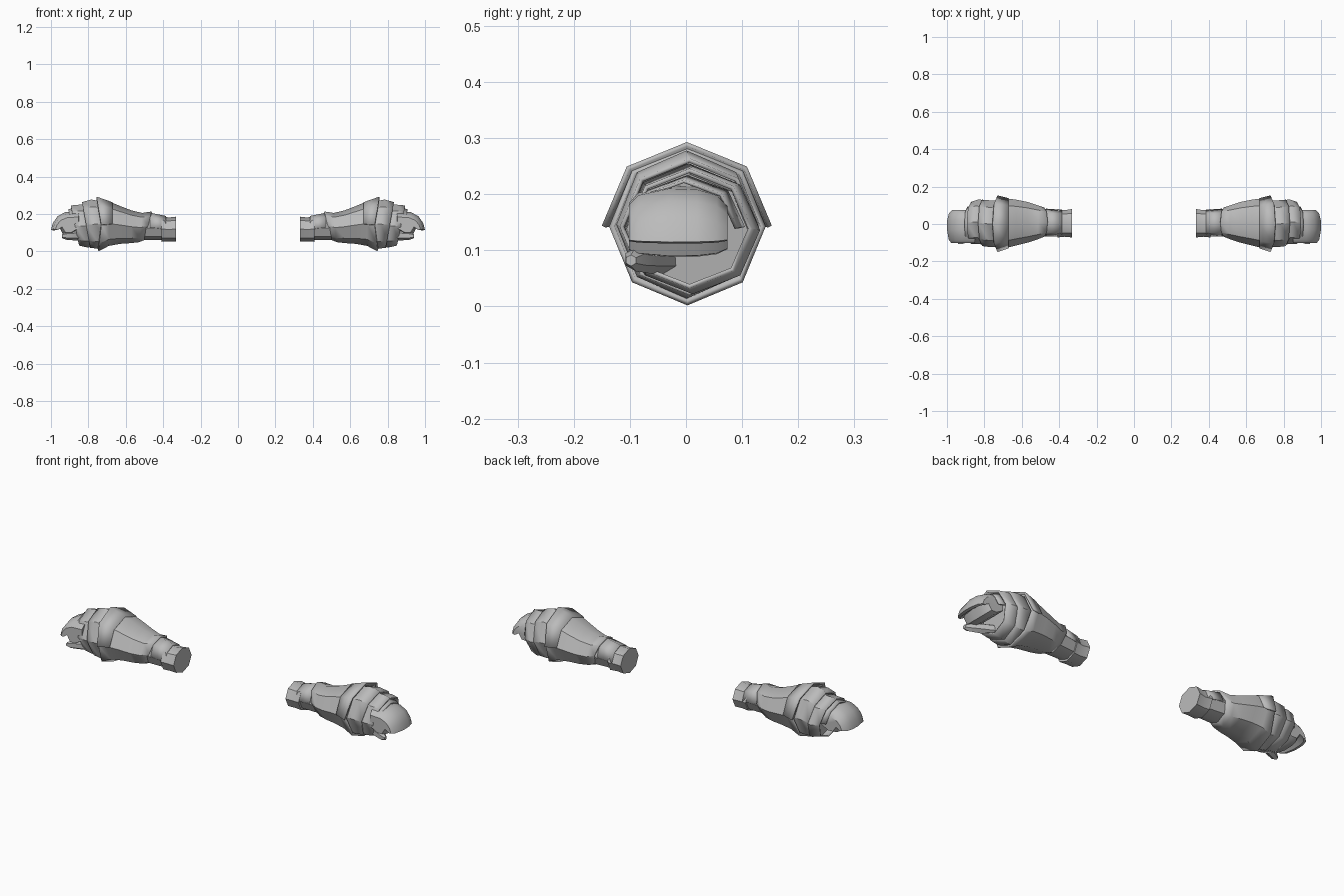
import bpy, bmesh, math
from mathutils import Vector

cube = bpy.data.objects.get("Cube")
if cube:
    bpy.data.objects.remove(cube, do_unlink=True)

mat = bpy.data.materials.new("plain grey")
mat.use_nodes = True
GREY = (0.5, 0.5, 0.5, 1)
mat.diffuse_color = GREY
bsdf = mat.node_tree.nodes["Principled BSDF"]
bsdf.inputs["Base Color"].default_value = GREY
bsdf.inputs["Roughness"].default_value = 0.7


def loft(name, rings, side, closed=True, caps=False, thickness=0.0):
    """Skin rings of points; side -1 mirrors the part across x."""
    bm = bmesh.new()
    rows = [[bm.verts.new((p[0] * side, p[1], p[2])) for p in r] for r in rings]
    n = len(rows[0])
    for a, b in zip(rows, rows[1:]):
        for j in range(n if closed else n - 1):
            k = (j + 1) % n
            quad = [a[j], a[k], b[k], b[j]]
            bm.faces.new(quad[::-1] if side > 0 else quad)
    if caps:
        bm.faces.new(rows[0])
        bm.faces.new(rows[-1])
        bmesh.ops.recalc_face_normals(bm, faces=bm.faces)
    mesh = bpy.data.meshes.new(name)
    bm.to_mesh(mesh)
    bm.free()
    mesh.materials.append(mat)
    ob = bpy.data.objects.new(name, mesh)
    bpy.context.collection.objects.link(ob)
    if thickness:
        mod = ob.modifiers.new("plate thickness", "SOLIDIFY")
        mod.thickness = thickness
        mod.offset = -1
    bpy.ops.object.select_all(action="DESELECT")
    ob.select_set(True)
    bpy.context.view_layer.objects.active = ob
    bpy.ops.object.shade_smooth_by_angle(angle=math.radians(42))
    return ob


def ring(x, top, bottom, back, front, tilt=0.0, peak=0.0, steps=range(8)):
    """Octagon across x: tilt leans its top outward, peak pulls top and bottom."""
    zc, rz = (top + bottom) / 2, (top - bottom) / 2
    yc, ry = (back + front) / 2, (back - front) / 2
    pts = []
    for i in steps:
        c, s = math.cos(i * math.pi / 4), math.sin(i * math.pi / 4)
        pts.append((x + tilt * c + peak * abs(c), yc + ry * s, zc + rz * c))
    return pts


def tube(path, sides=6):
    """Rings around a path of (point, radius), lying across x."""
    return [[(p[0], p[1] + r * math.sin(2 * math.pi * i / sides),
              p[2] + r * math.cos(2 * math.pi * i / sides)) for i in range(sides)]
            for p, r in path]


# Side outline of the curled fingers in x, z
FINGERS = [(.85, .215), (.925, .21), (.965, .188), (.99, .152), (1.0, .115),
           (.985, .112), (.957, .135), (.935, .09), (.90, .088), (.85, .125)]
# Stations across the hand: y and size
FINGER_STATIONS = [(-.102, .66), (-.085, .86), (-.03, 1), (.02, .98),
                   (.055, .86), (.074, .62)]
UPPER = [6, 7, 8, 9, 10]

for side, label in ((1, "left"), (-1, "right")):
    # Closed wrist end and the arm inside the cuff
    loft(label + "_wrist_end", [
        ring(.331, .186, .054, .080, -.072),
        ring(.37, .182, .054, .074, -.068),
        ring(.408, .188, .052, .080, -.072)], side, caps=True)
    loft(label + "_wrist", [
        ring(.39, .185, .062, .072, -.062),
        ring(.53, .195, .062, .085, -.07)], side, caps=True)
    loft(label + "_wrist_top_plate", [
        ring(.385, .19, .05, .076, -.068, steps=UPPER),
        ring(.47, .207, .055, .082, -.068, steps=UPPER)], side,
        closed=False, thickness=.006)

    # Flared forearm cuff
    loft(label + "_forearm_cuff", [
        ring(.48, .214, .062, .088, -.068, -.018),
        ring(.52, .206, .05, .102, -.084, -.008),
        ring(.57, .22, .045, .118, -.1),
        ring(.63, .243, .041, .13, -.115),
        ring(.69, .268, .03, .138, -.13),
        ring(.73, .283, .002, .142, -.137, peak=.015)], side, thickness=.01)
    loft(label + "_cuff_top_plate", [
        ring(.67, .263, .034, .138, -.13, steps=UPPER),
        ring(.73, .293, -.005, .153, -.15, peak=.025, steps=UPPER)], side,
        closed=False, thickness=.008)

    # Overlapping plates around the hand
    loft(label + "_hand_plate", [
        ring(.70, .262, .03, .126, -.122, .01),
        ring(.765, .278, .014, .126, -.124, .018),
        ring(.812, .264, .02, .13, -.118, .022)], side, thickness=.008)
    loft(label + "_knuckle_plate", [
        ring(.77, .255, .025, .12, -.11, .02),
        ring(.83, .25, .022, .132, -.108, .022),
        ring(.872, .246, .032, .118, -.106, .022)], side, thickness=.008)
    loft(label + "_finger_guard", [
        ring(.85, .234, .05, .105, -.1, .02, steps=UPPER),
        ring(.892, .226, .055, .092, -.1, .015, steps=UPPER)], side,
        closed=False, thickness=.006)

    # Palm filling the hand opening
    loft(label + "_palm", [
        ring(.76, .24, .03, .11, -.1, .01),
        ring(.83, .235, .03, .112, -.095, .015)], side, caps=True)

    # Curled fingers under a rounded cover
    loft(label + "_fingers", [
        [(.86 + (x - .86) * (.5 + .5 * f), y, .125 + (z - .125) * f)
         for x, z in FINGERS]
        for y, f in FINGER_STATIONS], side, caps=True)

    # Thumb
    loft(label + "_thumb", tube([
        (Vector((.80, -.03, .085)), .026), (Vector((.87, -.065, .085)), .026),
        (Vector((.92, -.09, .084)), .021), (Vector((.942, -.098, .082)), .01)]),
        side, caps=True)
